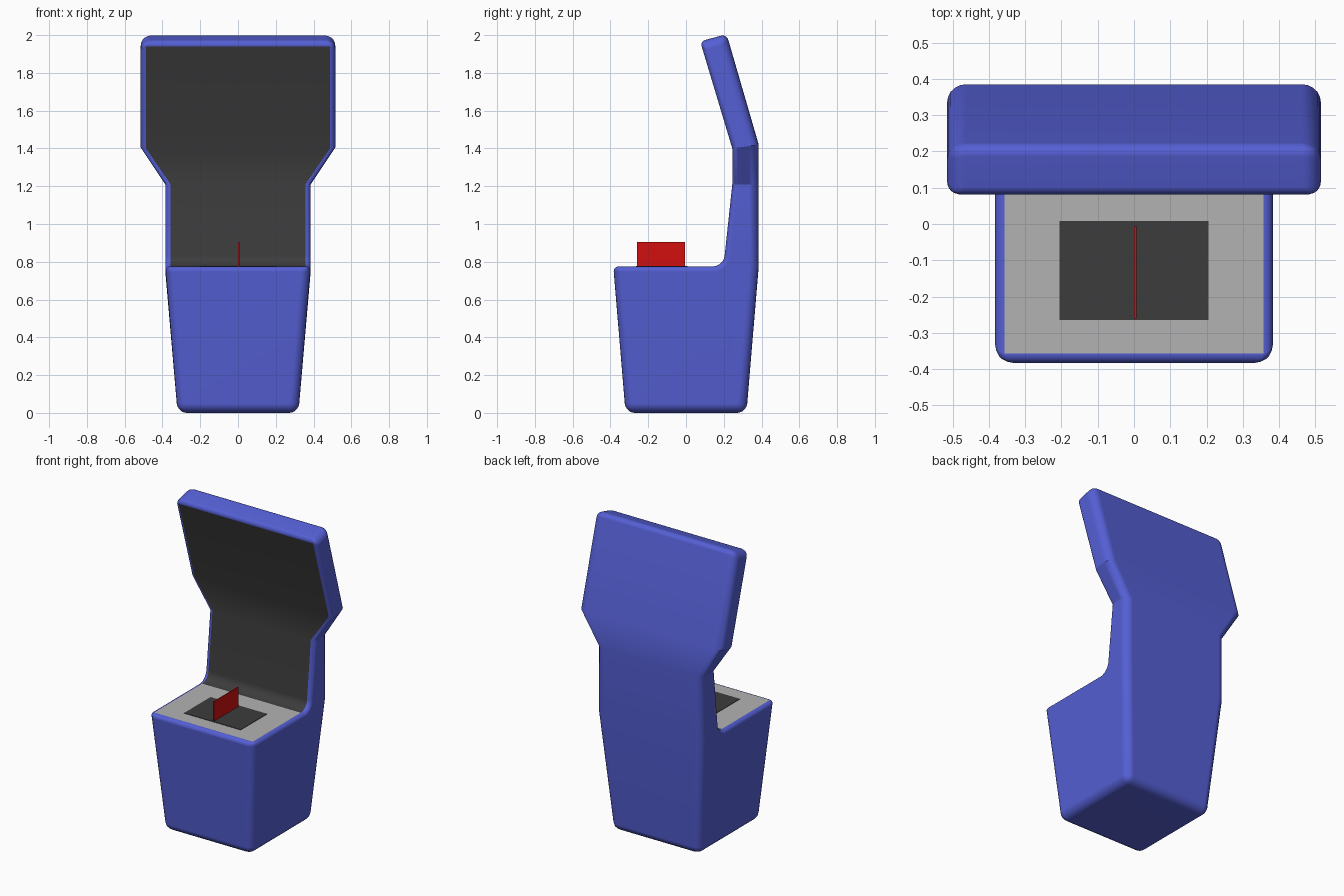
import bpy, bmesh
from math import sin, cos, pi, radians

if "Cube" in bpy.data.objects:
    bpy.data.objects.remove(bpy.data.objects["Cube"])


def material(name, rgb):
    m = bpy.data.materials.new(name)
    m.diffuse_color = (*rgb, 1)
    m.use_nodes = True
    m.node_tree.nodes["Principled BSDF"].inputs["Base Color"].default_value = m.diffuse_color
    return m


blue = material("blue_shell", (0.09, 0.115, 0.66))
dark = material("dark_panel", (0.045, 0.045, 0.045))
grey = material("grey_deck", (0.45, 0.45, 0.45))
red = material("red_blade", (0.65, 0.005, 0.005))


def add_object(name, bm, mats):
    mesh = bpy.data.meshes.new(name)
    bm.to_mesh(mesh)
    bm.free()
    obj = bpy.data.objects.new(name, mesh)
    bpy.context.collection.objects.link(obj)
    for m in mats:
        mesh.materials.append(m)
    return obj


# Cabinet side outline: (y, z, half width), up the front and down the back
arc = [(0.14 + 0.065 * sin(a), 0.84 - 0.065 * cos(a), 0.385)
       for a in (radians(84) * k / 6 for k in range(7))]
outline = [(-0.32, 0, 0.32), (-0.385, 0.775, 0.385), *arc,
           (0.245, 1.21, 0.385), (0.245, 1.40, 0.515), (0.075, 1.967, 0.515),
           (0.215, 2.005, 0.515), (0.385, 1.42, 0.515), (0.385, 1.21, 0.385),
           (0.385, 0.775, 0.385), (0.32, 0, 0.32)]
n = len(outline)

bm = bmesh.new()
weight = bm.edges.layers.float.new("bevel_weight_edge")
left = [bm.verts.new((-w, y, z)) for y, z, w in outline]
right = [bm.verts.new((w, y, z)) for y, z, w in outline]

# Strips across the cabinet: 1 is the grey deck, 2-10 the dark panel
for i in range(n):
    j = (i + 1) % n
    f = bm.faces.new((left[i], right[i], right[j], left[j]))
    f.material_index = 2 if i == 1 else 1 if 2 <= i <= 10 else 0

# Side walls: base, neck, flare, head
for ids in ([*range(9), 15, 16], [8, 9, 14, 15], [9, 10, 13, 14], [10, 11, 12, 13]):
    for side in (left, right):
        bm.faces.new([side[k] for k in ids])

# Edge rounding: tighter around the deck and panel than elsewhere
for i in range(n):
    j = (i + 1) % n
    for side in (left, right):
        bm.edges.get((side[i], side[j]))[weight] = 0.55 if 1 <= i <= 10 else 1
for i, w in {0: 1, 1: 0.55, 11: 0.55, 12: 0.6, 16: 1}.items():
    bm.edges.get((left[i], right[i]))[weight] = w
bmesh.ops.recalc_face_normals(bm, faces=bm.faces)
cabinet = add_object("cabinet", bm, (blue, dark, grey))

bevel = cabinet.modifiers.new("rounding", "BEVEL")
bevel.limit_method = "WEIGHT"
bevel.width = 0.05
bevel.segments = 5
bevel.material = 0
bevel.use_clamp_overlap = False
bpy.context.view_layer.objects.active = cabinet
cabinet.select_set(True)
bpy.ops.object.modifier_apply(modifier=bevel.name)
bpy.ops.object.shade_smooth_by_angle(angle=radians(30))
normals = cabinet.modifiers.new("normals", "WEIGHTED_NORMAL")
normals.keep_sharp = True


def box(name, lo, hi, mat):
    bm = bmesh.new()
    bmesh.ops.create_cube(bm, size=1)
    for v in bm.verts:
        v.co = [a + (c + 0.5) * (b - a) for a, b, c in zip(lo, hi, v.co)]
    return add_object(name, bm, (mat,))


# Dark pad on the deck and the thin upright blade on it
box("deck_pad", (-0.205, -0.265, 0.765), (0.205, 0.008, 0.778), dark)
box("upright_blade", (0, -0.26, 0.77), (0.007, -0.005, 0.905), red)
